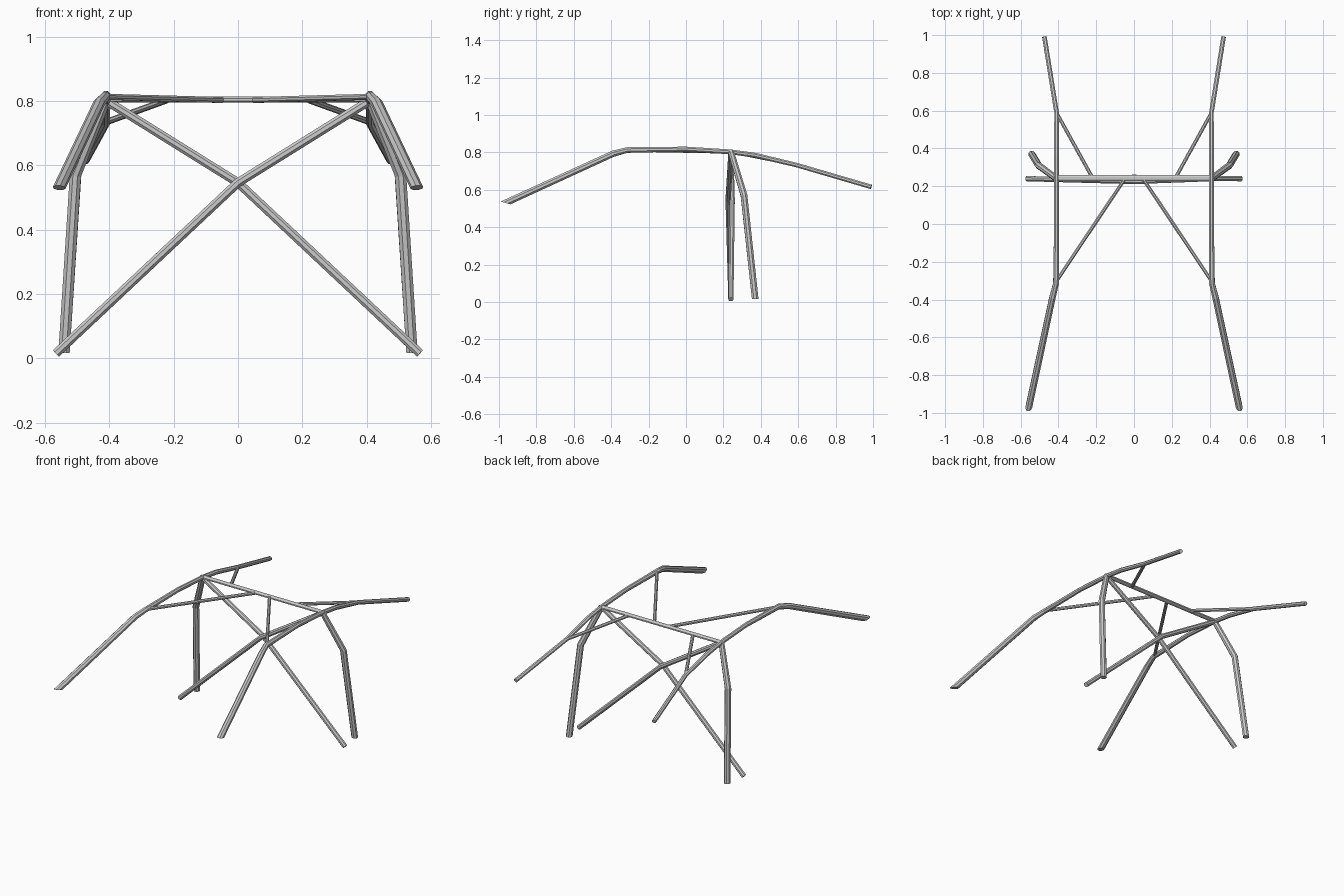
import bpy, bmesh, math
from mathutils import Vector

if "Cube" in bpy.data.objects:
    bpy.data.objects.remove(bpy.data.objects["Cube"])

SIDES = 8


def tube(name, pts, radii, mirror=True, flat=1.0, start_cut=None, end_cut=None):
    """Mitred faceted tube along pts; flat scales its height, cuts are end plane normals."""
    pts = [Vector(p) for p in pts]
    if not isinstance(radii, (list, tuple)):
        radii = [radii] * len(pts)
    n = len(pts)
    dirs = [(pts[i + 1] - pts[i]).normalized() for i in range(n - 1)]
    bm = bmesh.new()
    rings = []
    for i, p in enumerate(pts):
        d = dirs[max(i - 1, 0)]
        normal = (d + dirs[min(i, n - 2)]).normalized()
        if i == 0 and start_cut:
            normal = Vector(start_cut).normalized()
        if i == n - 1 and end_cut:
            normal = Vector(end_cut).normalized()
        ref = Vector((0, 1, 0)) if abs(dirs[0].y) < 0.6 else Vector((1, 0, 0))
        u = (ref - d * ref.dot(d)).normalized()
        v = d.cross(u)
        ring = []
        for k in range(SIDES):
            a = 2 * math.pi * (k + 0.5) / SIDES
            q = p + radii[i] * (u * math.cos(a) + v * math.sin(a) * flat)
            q -= d * ((q - p).dot(normal) / d.dot(normal))
            ring.append(bm.verts.new(q))
        rings.append(ring)
    for a, b in zip(rings, rings[1:]):
        for k in range(SIDES):
            j = (k + 1) % SIDES
            bm.faces.new((a[k], a[j], b[j], b[k]))
    bm.faces.new(rings[0][::-1])
    bm.faces.new(rings[-1])
    bmesh.ops.recalc_face_normals(bm, faces=bm.faces)
    mesh = bpy.data.meshes.new(name)
    bm.to_mesh(mesh)
    bm.free()
    ob = bpy.data.objects.new(name, mesh)
    bpy.context.collection.objects.link(ob)
    if mirror:
        ob.modifiers.new("mirror", 'MIRROR')
    return ob


# Long side rails: windscreen pillar, roof and rear stay in one bent tube
tube("side_rail",
     [(0.556, -0.965, 0.53), (0.432, -0.39, 0.793), (0.413, -0.315, 0.813),
      (0.41, 0, 0.818), (0.41, 0.24, 0.803), (0.41, 0.37, 0.785),
      (0.41, 0.59, 0.733), (0.474, 0.99, 0.616)],
     [0.019, 0.018, 0.016, 0.014, 0.014, 0.014, 0.013, 0.013],
     start_cut=(0, 0.25, 0.9))

# Main hoop: bent legs and the roof crossbar
tube("hoop_leg",
     [(0.41, 0.24, 0.805), (0.505, 0.31, 0.57), (0.541, 0.37, 0.017)],
     [0.017, 0.019, 0.019], end_cut=(0, 0, -1))
tube("roof_crossbar", [(-0.41, 0.243, 0.804), (0.41, 0.243, 0.804)],
     0.017, mirror=False, flat=0.6)

# Crossed diagonals of the hoop, passing one in front of the other
for s, name, y in ((1, "rear_diagonal", 0.247), (-1, "front_diagonal", 0.225)):
    tube(name, [(-0.40 * s, 0.24, 0.795), (0, y, 0.546), (0.566 * s, 0.24, 0.015)],
         0.015, mirror=False)

# Thin roof braces ahead of and behind the crossbar
tube("front_roof_brace", [(0.412, -0.305, 0.813), (0.05, 0.237, 0.803)], 0.010)
tube("rear_roof_brace", [(0.408, 0.585, 0.735), (0.22, 0.245, 0.803)], 0.010)
